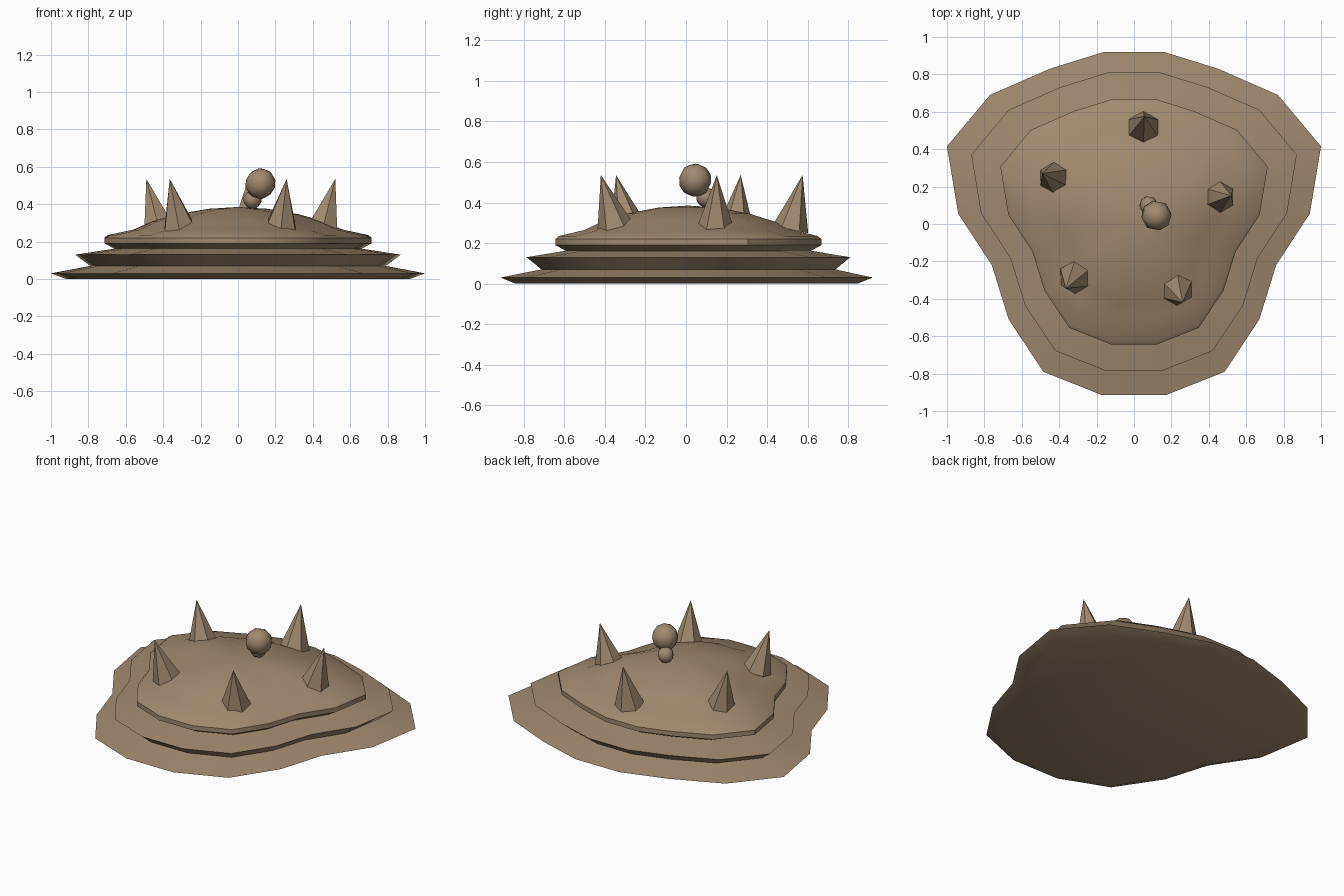
import bpy, bmesh, math
from mathutils import Vector

if "Cube" in bpy.data.objects:
    bpy.data.objects.remove(bpy.data.objects["Cube"])

# single earthy colour
brown = bpy.data.materials.new("earth_brown")
brown.diffuse_color = (0.352, 0.254, 0.162, 1)
brown.use_nodes = True
brown.node_tree.nodes["Principled BSDF"].inputs["Base Color"].default_value = brown.diffuse_color


def finish(obj, angle):
    obj.data.materials.append(brown)
    bpy.ops.object.select_all(action='DESELECT')
    obj.select_set(True)
    bpy.context.view_layer.objects.active = obj
    bpy.ops.object.shade_smooth_by_angle(angle=math.radians(angle))


# half outline of the mound, mirrored to the full loop
half = [(0.16, 0.92), (0.45, 0.83), (0.77, 0.69), (1.0, 0.415), (0.94, 0.055),
        (0.76, -0.22), (0.67, -0.51), (0.485, -0.79), (0.17, -0.915)]
outline = half + [(-x, y) for x, y in reversed(half)]

# stepped profile: (outline scale, height)
profile = [(0.92, 0.0), (1.0, 0.03), (0.79, 0.07), (0.83, 0.10), (0.87, 0.13),
           (0.66, 0.162), (0.715, 0.19), (0.715, 0.22), (0.695, 0.235),
           (0.56, 0.264), (0.46, 0.307), (0.33, 0.345), (0.16, 0.375)]

# mound body: rings of the outline, flat underside, domed top
bm = bmesh.new()
rings = []
for s, z in profile:
    shift = 0.01 if s < 0.9 else 0.0
    rings.append([bm.verts.new((x * s, y * s + shift, z)) for x, y in outline])
n = len(outline)
for low, high in zip(rings, rings[1:]):
    for i in range(n):
        j = (i + 1) % n
        bm.faces.new((low[i], low[j], high[j], high[i]))
bm.faces.new(rings[0])
peak = bm.verts.new((0, 0.01, 0.385))
for i in range(n):
    bm.faces.new((rings[-1][i], rings[-1][(i + 1) % n], peak))
bmesh.ops.recalc_face_normals(bm, faces=bm.faces)
mesh = bpy.data.meshes.new("mound")
bm.to_mesh(mesh)
bm.free()
mound = bpy.data.objects.new("mound", mesh)
bpy.context.collection.objects.link(mound)
finish(mound, 40)

# six-sided spikes leaning outward: base centre and tip
spikes = [((0.05, 0.515, 0.268), (0.055, 0.575, 0.535)),
          ((-0.425, 0.245, 0.275), (-0.49, 0.27, 0.535)),
          ((-0.315, -0.285, 0.28), (-0.365, -0.345, 0.535)),
          ((0.23, -0.35, 0.28), (0.26, -0.42, 0.535)),
          ((0.455, 0.145, 0.278), (0.52, 0.152, 0.535))]
for k, (base, tip) in enumerate(spikes):
    a, b = Vector(base), Vector(tip)
    axis = b - a
    bpy.ops.mesh.primitive_cone_add(vertices=6, radius1=0.09, radius2=0,
                                    depth=axis.length, location=(a + b) / 2)
    spike = bpy.context.object
    spike.name = f"spike_{k + 1}"
    spike.rotation_euler = Vector((0, 0, 1)).rotation_difference(axis).to_euler()
    finish(spike, 30)

# knob on a small bulb neck at the centre
for name, loc, r in [("knob", (0.12, 0.045, 0.51), 0.082),
                     ("knob_neck", (0.078, 0.1, 0.425), 0.05)]:
    bpy.ops.mesh.primitive_uv_sphere_add(segments=8, ring_count=6, radius=r,
                                         location=loc, rotation=(0.35, 0.25, 0.2))
    ball = bpy.context.object
    ball.name = name
    finish(ball, 60)
